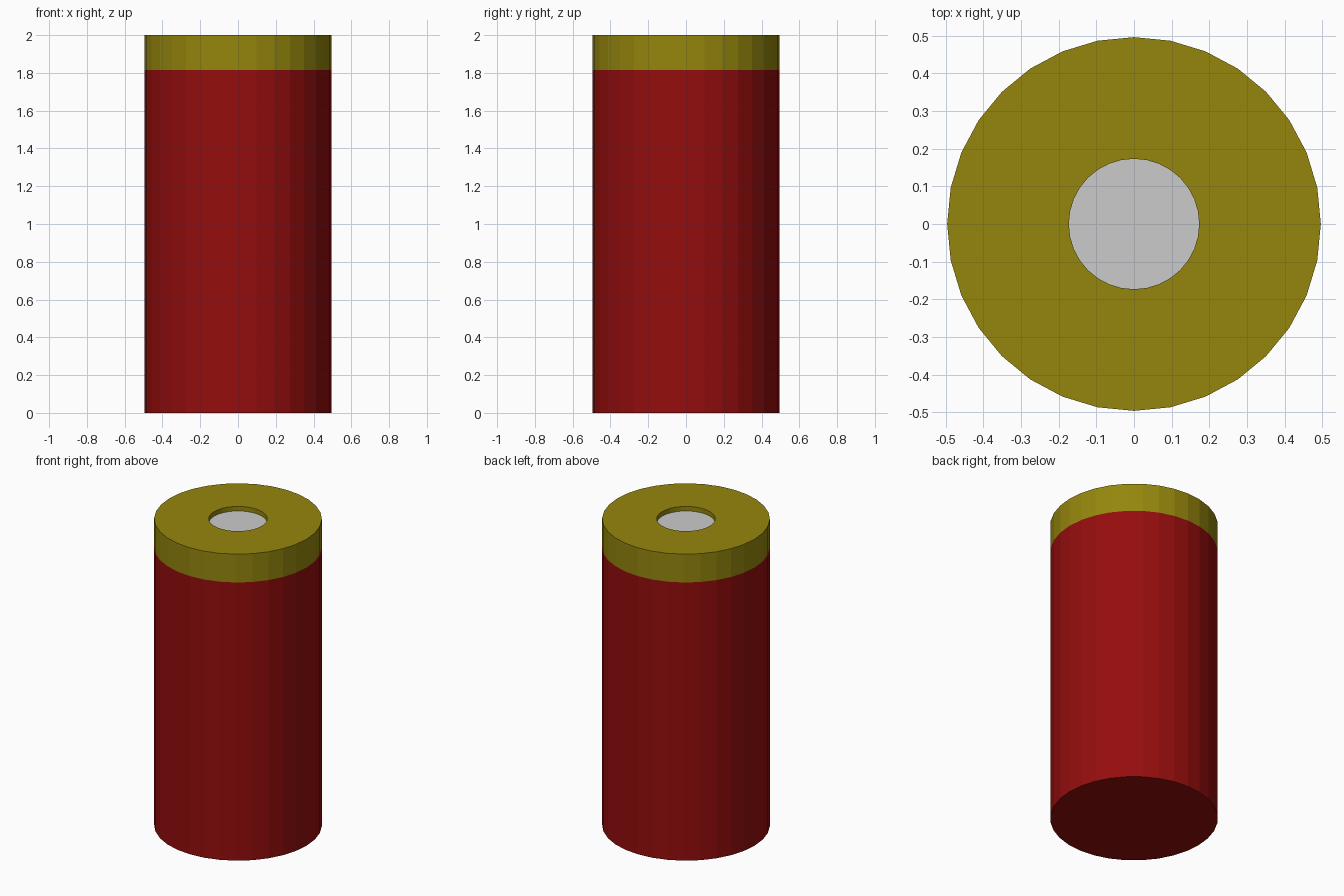
import bpy, bmesh
from math import cos, sin, tau

if "Cube" in bpy.data.objects:
    bpy.data.objects.remove(bpy.data.objects["Cube"])

SIDES = 32
R, HOLE = 0.496, 0.173
BAND_Z, TOP_Z, CORE_Z = 1.815, 2.0, 1.97


def lathe(name, profile, color=None, closed=False, cap_ends=True):
    """Spin (radius, z) points around z; flat faces."""
    bm = bmesh.new()
    rings = [[bm.verts.new((r * cos(tau * i / SIDES), r * sin(tau * i / SIDES), z))
              for i in range(SIDES)] for r, z in profile]
    pairs = list(zip(rings, rings[1:]))
    if closed:
        pairs.append((rings[-1], rings[0]))
    for a, b in pairs:
        for i in range(SIDES):
            j = (i + 1) % SIDES
            bm.faces.new((a[i], a[j], b[j], b[i]))
    if cap_ends and not closed:
        bm.faces.new(rings[0][::-1])
        bm.faces.new(rings[-1])
    bmesh.ops.recalc_face_normals(bm, faces=bm.faces[:])
    mesh = bpy.data.meshes.new(name)
    bm.to_mesh(mesh)
    bm.free()
    obj = bpy.data.objects.new(name, mesh)
    bpy.context.collection.objects.link(obj)
    if color:
        mat = bpy.data.materials.new(name + "_paint")
        mat.diffuse_color = (*color, 1)
        mat.use_nodes = True
        mat.node_tree.nodes["Principled BSDF"].inputs["Base Color"].default_value = mat.diffuse_color
        mesh.materials.append(mat)
    return obj


# red tube body
lathe("body", [(R, 0), (R, BAND_Z)], (0.3, 0.004, 0.004))

# yellow end band with a central hole
lathe("end_band", [(R, BAND_Z), (R, TOP_Z), (HOLE, TOP_Z), (HOLE, BAND_Z)],
      (0.3, 0.24, 0.004), closed=True)

# grey core, slightly recessed in the hole
lathe("core", [(HOLE, BAND_Z), (HOLE, CORE_Z)])
